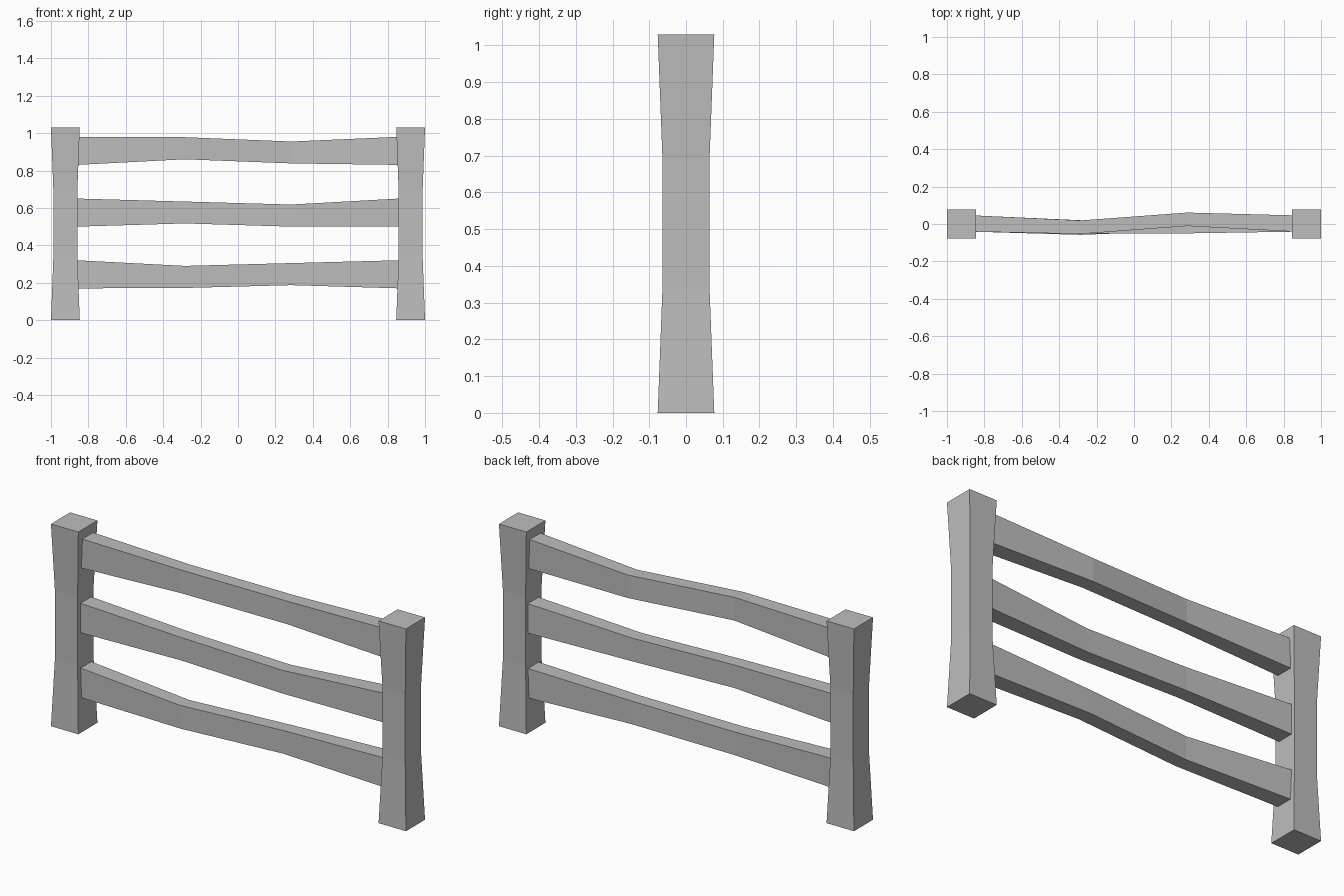
import bpy
import bmesh

cube = bpy.data.objects.get("Cube")
if cube:
    bpy.data.objects.remove(cube, do_unlink=True)

GREY = (0.51, 0.51, 0.51, 1.0)
mat = bpy.data.materials.new("weathered grey")
mat.use_nodes = True
mat.diffuse_color = GREY
mat.node_tree.nodes["Principled BSDF"].inputs["Base Color"].default_value = GREY


def loft(name, rings):
    """Skin a row of four-cornered rings and cap both ends."""
    bm = bmesh.new()
    loops = [[bm.verts.new(p) for p in ring] for ring in rings]
    for a, b in zip(loops, loops[1:]):
        for i in range(4):
            j = (i + 1) % 4
            bm.faces.new((a[i], a[j], b[j], b[i]))
    bm.faces.new(loops[0])
    bm.faces.new(loops[-1])
    bmesh.ops.recalc_face_normals(bm, faces=bm.faces)
    mesh = bpy.data.meshes.new(name)
    bm.to_mesh(mesh)
    bm.free()
    mesh.materials.append(mat)
    obj = bpy.data.objects.new(name, mesh)
    bpy.context.collection.objects.link(obj)
    return obj


def post_ring(x, z, h):
    return [(x - h, -h, z), (x + h, -h, z), (x + h, h, z), (x - h, h, z)]


def rail_ring(x, y0, y1, z0, z1):
    return [(x, y0, z0), (x, y1, z0), (x, y1, z1), (x, y0, z1)]


# Square posts with a narrowed waist
POST = [(0, 0.077), (0.34, 0.064), (0.69, 0.064), (1.03, 0.077)]
for side, x in (("right", -0.923), ("left", 0.923)):
    loft(side + "_post", [post_ring(x, z, h) for z, h in POST])

# Uneven rails: base height, then (y centre, z bottom, z top) at each bend
RAILS = {
    "top_rail": (0.83, (-0.017, 0.86, 0.978), (0.025, 0.838, 0.955)),
    "middle_rail": (0.50, (-0.016, 0.517, 0.634), (-0.014, 0.50, 0.618)),
    "bottom_rail": (0.17, (-0.022, 0.172, 0.29), (0.0, 0.187, 0.305)),
}
for name, (base, *bends) in RAILS.items():
    end = (-0.041, 0.046, base, base + 0.15)
    rings = [rail_ring(-0.86, *end)]
    for x, (y, z0, z1) in zip((-0.285, 0.285), bends):
        rings.append(rail_ring(x, y - 0.036, y + 0.036, z0, z1))
    rings.append(rail_ring(0.86, *end))
    loft(name, rings)
